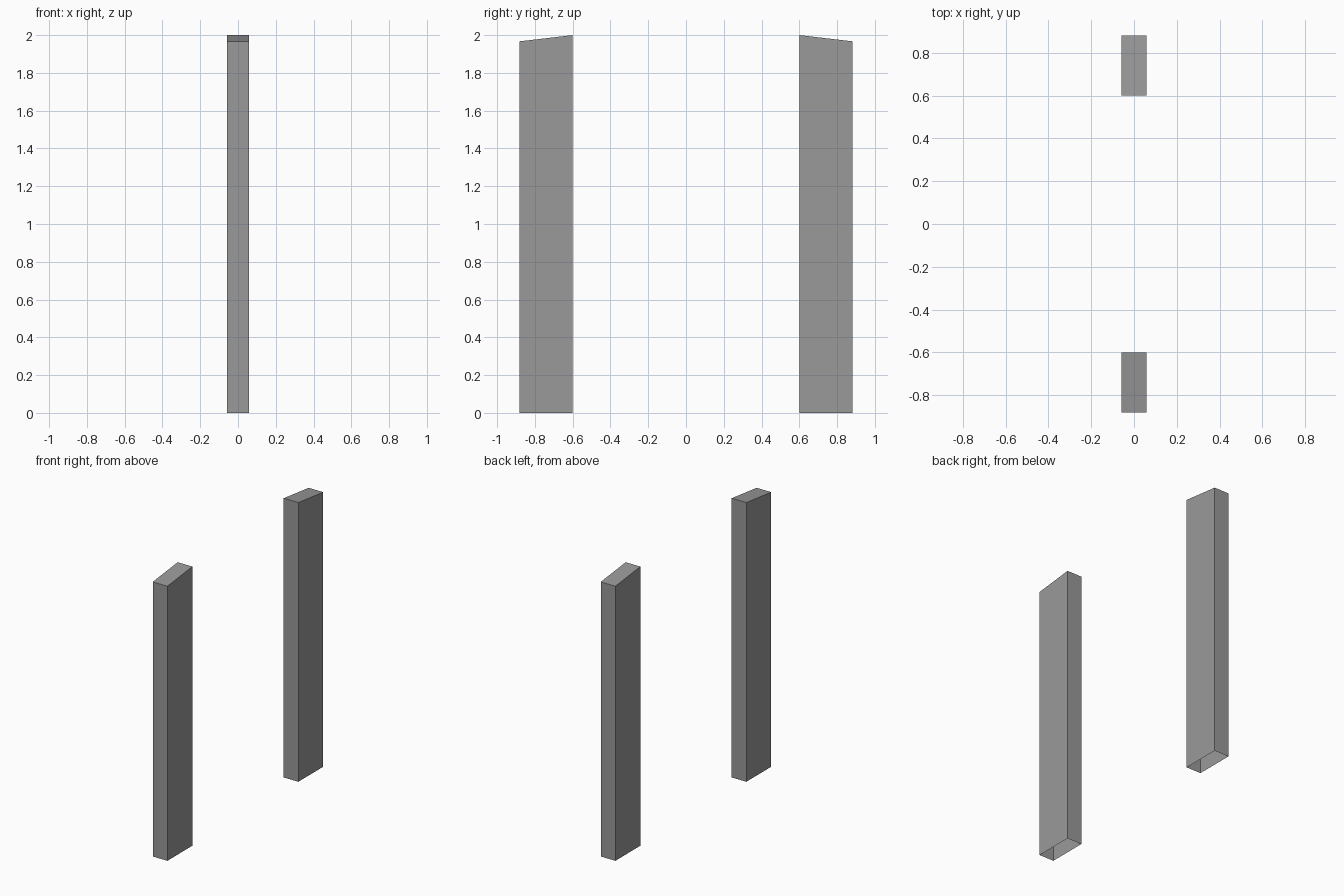
import bpy, bmesh

if "Cube" in bpy.data.objects:
    bpy.data.objects.remove(bpy.data.objects["Cube"])

HALF_W = 0.058           # half width in x
INNER, OUTER = 0.60, 0.882
TOP_IN, TOP_OUT = 2.0, 1.967

# Dark grey paint
grey = bpy.data.materials.new("dark_grey")
grey.diffuse_color = (0.32, 0.32, 0.32, 1)
grey.use_nodes = True
grey.node_tree.nodes["Principled BSDF"].inputs["Base Color"].default_value = grey.diffuse_color


def post(name, side):
    # Side profile (y, z) with a sloped top, extruded across x
    bm = bmesh.new()
    profile = [(INNER, 0), (OUTER, 0), (OUTER, TOP_OUT), (INNER, TOP_IN)]
    face = bm.faces.new([bm.verts.new((-HALF_W, side * y, z)) for y, z in profile])
    ext = bmesh.ops.extrude_face_region(bm, geom=[face], use_keep_orig=True)
    verts = [v for v in ext["geom"] if isinstance(v, bmesh.types.BMVert)]
    bmesh.ops.translate(bm, vec=(2 * HALF_W, 0, 0), verts=verts)
    bmesh.ops.recalc_face_normals(bm, faces=bm.faces[:])

    # Open underside
    bottom = [f for f in bm.faces if all(v.co.z < 1e-4 for v in f.verts)]
    bmesh.ops.delete(bm, geom=bottom, context='FACES_ONLY')

    mesh = bpy.data.meshes.new(name)
    bm.to_mesh(mesh)
    bm.free()
    mesh.materials.append(grey)
    bpy.context.collection.objects.link(bpy.data.objects.new(name, mesh))


# Mirrored pair of posts
post("front_post", -1)
post("back_post", 1)
